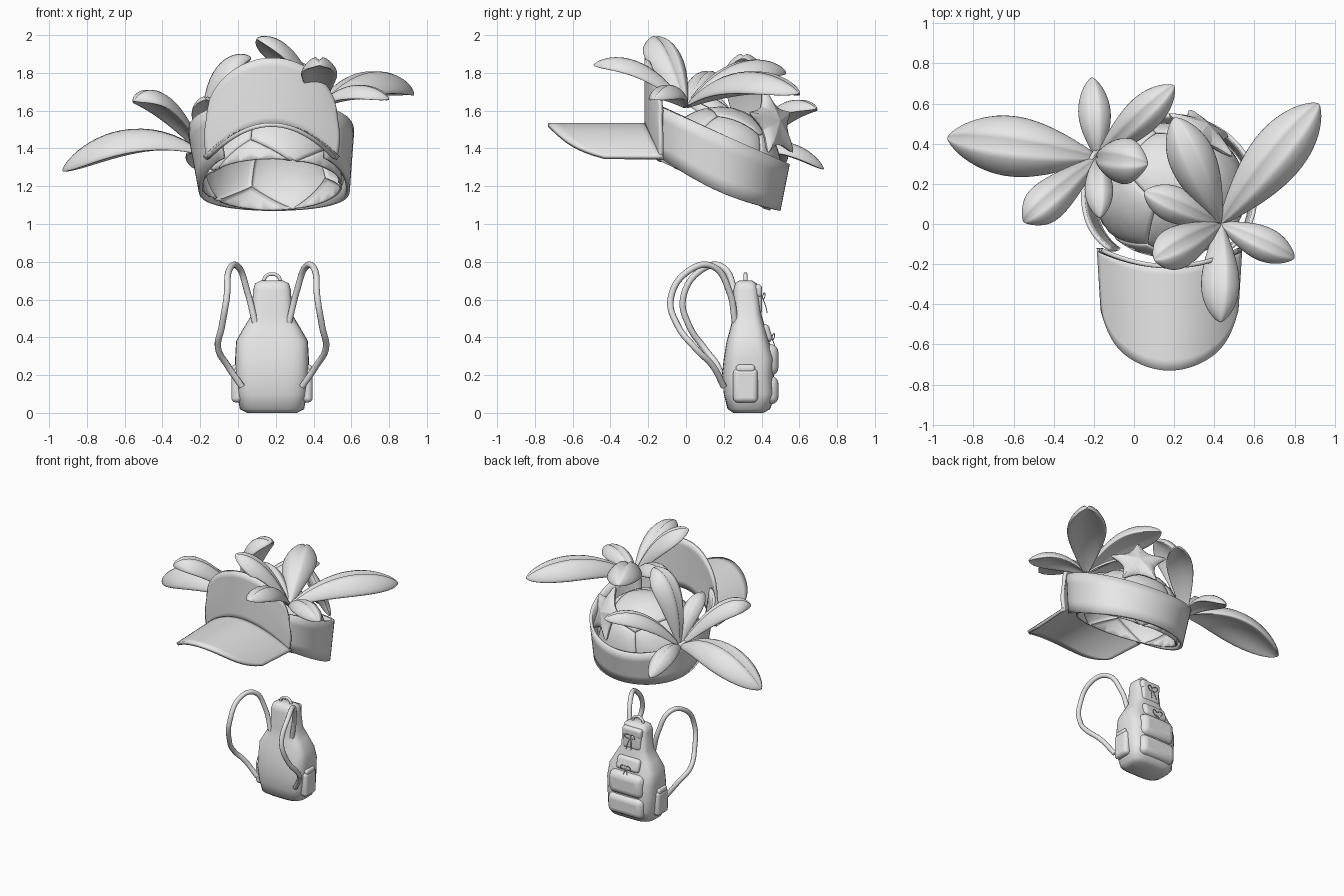
import bpy, bmesh, math
from mathutils import Vector, Matrix

cube = bpy.data.objects.get("Cube")
if cube:
    bpy.data.objects.remove(cube, do_unlink=True)

grey = bpy.data.materials.new("plain_grey")
grey.use_nodes = True
grey.diffuse_color = (0.8, 0.8, 0.8, 1)
grey.node_tree.nodes["Principled BSDF"].inputs["Base Color"].default_value = (0.8, 0.8, 0.8, 1)
CX = 0.18


def finish(name, bm, thick=0, subsurf=0, bevel=0, angle=50):
    bmesh.ops.remove_doubles(bm, verts=bm.verts, dist=0.0005)
    bmesh.ops.recalc_face_normals(bm, faces=bm.faces)
    me = bpy.data.meshes.new(name)
    bm.to_mesh(me)
    bm.free()
    me.materials.append(grey)
    ob = bpy.data.objects.new(name, me)
    bpy.context.collection.objects.link(ob)
    if thick:
        m = ob.modifiers.new("thickness", 'SOLIDIFY')
        m.thickness, m.offset = thick, 0
    if bevel:
        m = ob.modifiers.new("soft_edges", 'BEVEL')
        m.width, m.segments = bevel, 4
    if subsurf:
        ob.modifiers.new("smooth", 'SUBSURF').levels = subsurf
    bpy.ops.object.select_all(action='DESELECT')
    ob.select_set(True)
    bpy.context.view_layer.objects.active = ob
    bpy.ops.object.shade_smooth_by_angle(angle=math.radians(angle))


def sheet(name, f, nu, nv, caps=False, **kw):
    """Surface from f(u, v) with u and v running 0..1."""
    bm = bmesh.new()
    g = [[bm.verts.new(f(i / nu, j / nv)) for j in range(nv + 1)] for i in range(nu + 1)]
    for i in range(nu):
        for j in range(nv):
            bm.faces.new((g[i][j], g[i + 1][j], g[i + 1][j + 1], g[i][j + 1]))
    if caps:
        for row in (g[0], g[-1]):
            bm.faces.new(row[:-1])
    finish(name, bm, **kw)


def tube(name, pts, r, cyclic=False):
    cu = bpy.data.curves.new(name, 'CURVE')
    cu.dimensions, cu.bevel_depth, cu.bevel_resolution = '3D', r, 3
    cu.use_fill_caps = True
    sp = cu.splines.new('BEZIER')
    sp.bezier_points.add(len(pts) - 1)
    for b, p in zip(sp.bezier_points, pts):
        b.co = p
        b.handle_left_type = b.handle_right_type = 'AUTO'
    sp.use_cyclic_u = cyclic
    sp.resolution_u = 8
    cu.materials.append(grey)
    ob = bpy.data.objects.new(name, cu)
    bpy.context.collection.objects.link(ob)


def box(name, center, size, bevel, tilt=0):
    bm = bmesh.new()
    bmesh.ops.create_cube(bm, size=1, matrix=Matrix.Translation(center)
                          @ Matrix.Rotation(tilt, 4, 'X') @ Matrix.Diagonal((*size, 1)))
    finish(name, bm, bevel=bevel)


# Cap band: tilted ring, open at the front under the panel
def band(u, v):
    a = math.radians(-52 + 284 * u)
    c, s = math.cos(a), math.sin(a)
    e = 0.8 if s < 0 else 1
    rx, back = 0.39 + 0.04 * v, 0.32 + 0.05 * v
    y = 0.17 + math.copysign(abs(s) ** e, s) * (back if s > 0 else 0.36)
    x = CX + 0.012 - 0.017 * v + rx * math.copysign(abs(c) ** e, c)
    sag = 0.04 * (1 - v) * math.sin(math.pi * min(max((y + 0.13) / 0.62, 0), 1))
    return x, y, 1.35 + 0.27 * v - 0.45 * (y + 0.13) - sag


sheet("cap_band", band, 56, 4, thick=0.02)


# Front panel and arched brim
def panel(u, v):
    u = 2 * u - 1
    low = 1.34 + 0.18 * (1 - u * u)
    top = 1.6 + 0.28 * (1 - u * u) ** 0.6
    half = 0.34 + 0.015 * math.sin(math.pi * min(v * 1.2, 1))
    return CX + half * u, -0.21 + 0.08 * u * u, low + (top - low) * v


def brim(u, v):
    u = 2 * u - 1
    root, tip = -0.2 + 0.08 * u * u, -0.73 + 0.18 * u * u + 0.12 * u ** 8
    return CX - 0.003 + (0.355 - 0.02 * v) * u, root + (tip - root) * v, 1.525 - 0.175 * u * u


sheet("front_panel", panel, 48, 8, thick=0.022)
sheet("brim", brim, 40, 10, thick=0.022)

# Crown made of pentagonal plates with sunken seams
src = bmesh.new()
bmesh.ops.create_icosphere(src, subdivisions=1, radius=1)
hull = bmesh.new()
for f in src.faces:
    hull.verts.new(f.calc_center_median().normalized())
bmesh.ops.convex_hull(hull, input=hull.verts)
bmesh.ops.dissolve_limit(hull, angle_limit=0.05, verts=hull.verts, edges=hull.edges)
crown = bmesh.new()
place = Matrix.Translation((CX, 0.16, 1.26)) @ Matrix.Rotation(-0.42, 4, 'X') @ Matrix.Diagonal((0.375, 0.335, 0.36, 1))
rings = [(0, 1), (0.3, 1), (0.6, 1), (0.88, 1), (0.96, 0.99), (1, 0.96)]
for f in hull.faces:
    c = f.calc_center_median()
    for e in f.edges:
        a, b = (v.co for v in e.verts)
        for (s0, r0), (s1, r1) in zip(rings, rings[1:]):
            for k in range(6):
                q = [place @ (c.lerp(a.lerp(b, t / 6), s).normalized() * r)
                     for s, r, t in ((s0, r0, k), (s1, r1, k), (s1, r1, k + 1), (s0, r0, k + 1))]
                crown.faces.new([crown.verts.new(p) for p in (q if s0 else q[:3])])
src.free()
hull.free()
bmesh.ops.remove_doubles(crown, verts=crown.verts, dist=0.0005)
bmesh.ops.bisect_plane(crown, geom=crown.verts[:] + crown.edges[:] + crown.faces[:],
                       plane_co=(CX, 0.18, 1.19), plane_no=(0, 0.45, 1), clear_inner=True)
finish("crown_plates", crown, thick=0.012)


# Leaves: puffy blades with a sunken midrib; bend sets where the arch sits along the leaf
def leaf(name, base, tip, width, lift, bend=0.5):
    base, tip = Vector(base), Vector(tip)
    mid = base.lerp(tip, bend)
    mid.z = (base.z + tip.z) / 2 + lift
    side = (tip - base).cross(Vector((0, 0, 1))).normalized()

    def blade(t, v):
        s = 1 - (1 - t) ** 1.6
        p = base * (1 - s) ** 2 + mid * 2 * s * (1 - s) + tip * s * s
        tan = ((mid - base) * (1 - s) + (tip - mid) * s).normalized()
        up = side.cross(tan)
        w = 0.5 * width * s * (1 - s) ** 0.65 / 0.331 + 0.014 * (1 - s)
        a, b = math.cos(math.tau * v), math.sin(math.tau * v)
        groove = 1 - 0.5 * math.exp(-(a / 0.14) ** 2)
        h = w * (0.45 * b * groove if b > 0 else 0.3 * b) - 0.42 * w * a * a
        return p + side * w * a + up * h

    sheet(name, blade, 20, 28, caps=True, angle=80)


clusters = {
    "left": ((0.43, 0, 1.62), [
        ((0.92, 0.6, 1.69), 0.26, 0.19), ((0.80, -0.17, 1.66), 0.16, 0.12),
        ((0.43, -0.49, 1.84), 0.18, 0.17), ((0.10, -0.18, 1.98), 0.2, 0.15),
        ((0.05, 0.16, 1.77), 0.17, 0.12), ((0.20, 0.53, 1.80), 0.22, 0.19)]),
    "right": ((-0.18, 0.33, 1.37), [
        ((-0.93, 0.43, 1.28), 0.29, 0.24), ((-0.55, 0.01, 1.65), 0.19, 0.25, 0.65),
        ((-0.17, 0.03, 1.66), 0.13, 0.15, 0.3), ((0.07, 0.30, 1.88), 0.22, 0.25, 0.1),
        ((0.2, 0.69, 1.61), 0.17, 0.2), ((-0.21, 0.73, 1.29), 0.15, 0.14)])}
for label, (root, leaves) in clusters.items():
    for i, spec in enumerate(leaves):
        leaf(f"{label}_leaf_{i + 1}", root, *spec)

# Starfish on the back of the crown
star = bmesh.new()
turn = Matrix.Translation((0.34, 0.455, 1.53)) @ Vector((0.5, 0.75, 0.3)).to_track_quat('Z', 'Y').to_matrix().to_4x4()
rim = []
for i in range(10):
    a, r = math.radians(90 + 36 * i), (0.38, 0.075)[i % 2]
    rim.append(star.verts.new(turn @ Vector((r * math.cos(a), r * math.sin(a), 0))))
for h in (0.08, -0.05):
    peak = star.verts.new(turn @ Vector((0, 0, h)))
    for i in range(10):
        star.faces.new((rim[i], rim[(i + 1) % 10], peak))
finish("starfish", star, subsurf=2)

# Backpack body: rows of height, half width, front y and back y
rows = [(0, .13, .25, .41), (.02, .17, .22, .445), (.1, .185, .2, .475), (.2, .195, .19, .465),
        (.29, .195, .2, .47), (.38, .19, .215, .44), (.45, .15, .235, .42), (.52, .108, .25, .4),
        (.65, .1, .25, .385), (.685, .09, .26, .375), (.7, .06, .28, .35)]


def body(u, v):
    z, w, y0, y1 = rows[round(u * (len(rows) - 1))]
    c, s = math.cos(math.tau * v), math.sin(math.tau * v)
    sq = [math.copysign(abs(k) ** 0.55, k) for k in (c, s)]
    return CX + w * sq[0], (y0 + y1) / 2 + (y1 - y0) / 2 * sq[1], z


sheet("backpack_body", body, len(rows) - 1, 32, caps=True, angle=60)

# Pockets and flaps
box("lower_pocket", (CX, 0.445, 0.12), (0.29, 0.09, 0.15), 0.042)
box("middle_pocket", (CX, 0.44, 0.28), (0.28, 0.1, 0.17), 0.047)
box("middle_flap", (CX, 0.42, 0.42), (0.19, 0.06, 0.1), 0.025, 0.3)
box("top_pocket", (CX, 0.378, 0.58), (0.15, 0.05, 0.12), 0.022)
box("top_flap", (CX, 0.378, 0.645), (0.16, 0.05, 0.07), 0.02)

# Straps and side pockets on both sides
path = [(.09, .26, .48), (.13, .24, .64), (.18, .16, .775), (.225, .05, .76), (.24, -.055, .61),
        (.265, -.02, .46), (.285, .07, .34), (.235, .15, .25), (.16, .2, .14)]
for label, sgn, shift in (("left", 1, 0.025), ("right", -1, -0.04)):
    tube(f"{label}_strap", [(CX + sgn * x, y - shift * math.sin(math.pi * i / 8), z)
                            for i, (x, y, z) in enumerate(path)], 0.017)
    box(f"{label}_side_pocket", (CX + sgn * 0.185, 0.315, 0.145), (0.06, 0.13, 0.18), 0.025)
    box(f"{label}_side_flap", (CX + sgn * 0.188, 0.315, 0.235), (0.05, 0.1, 0.04), 0.015)

# Carrying handle
tube("handle", [(CX - 0.045, 0.315, 0.68), (CX - 0.035, 0.315, 0.72), (CX, 0.315, 0.735),
                (CX + 0.035, 0.315, 0.72), (CX + 0.045, 0.315, 0.68)], 0.01)

# Cord bows tied on the flaps
for label, y, z in (("top", 0.405, 0.61), ("middle", 0.455, 0.395)):
    for side, sgn in (("left", 1), ("right", -1)):
        tube(f"{label}_bow_{side}_loop", [(CX, y, z), (CX + sgn * .03, y + .012, z + .025),
                                          (CX + sgn * .04, y + .012, z + .005)], 0.0025, True)
        tube(f"{label}_bow_{side}_tail", [(CX, y, z), (CX + sgn * .015, y + .015, z - .04),
                                          (CX + sgn * .02, y + .025, z - .08)], 0.0025)
